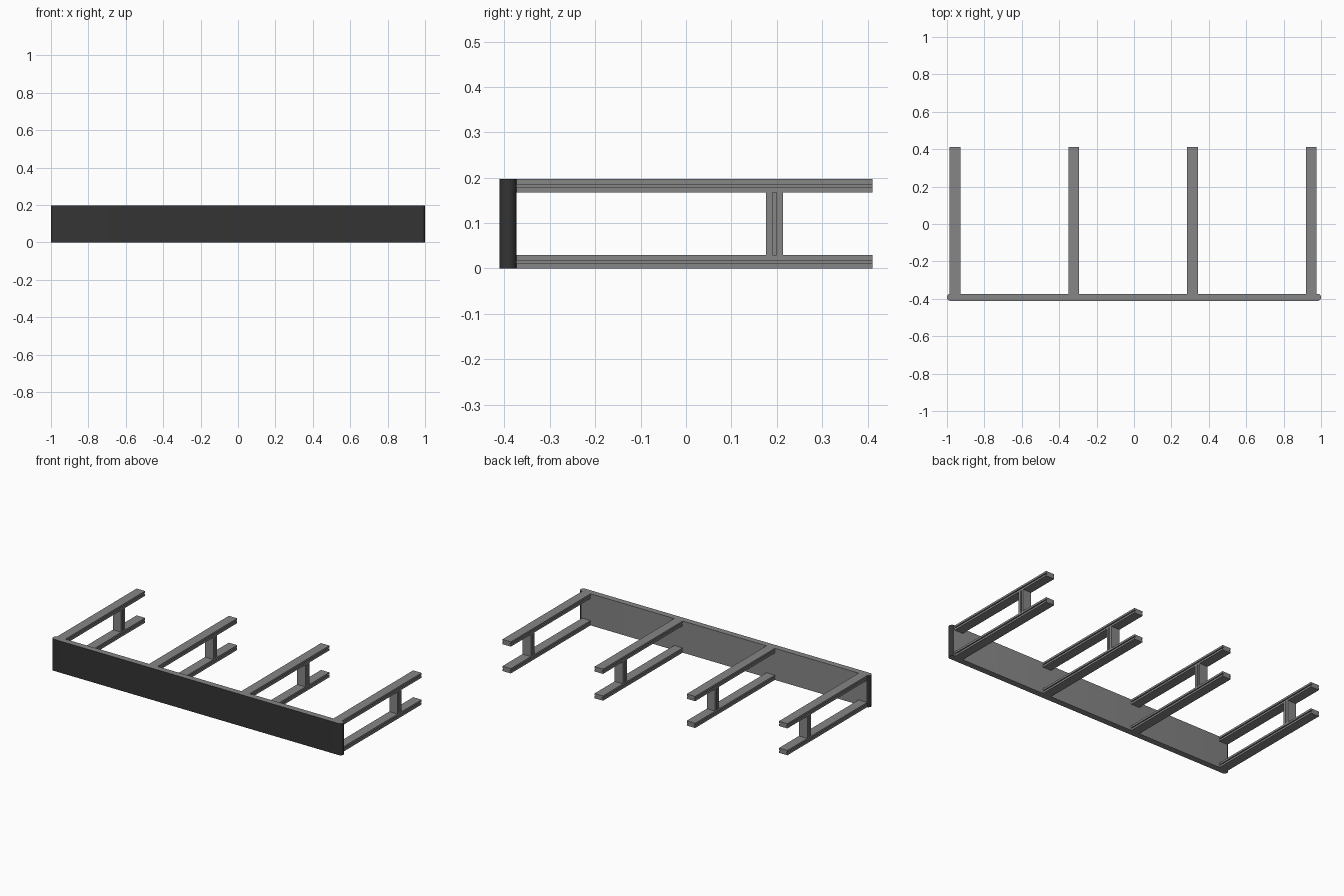
import bpy, bmesh, math

if "Cube" in bpy.data.objects:
    bpy.data.objects.remove(bpy.data.objects["Cube"])


def material(name, v):
    m = bpy.data.materials.new(name)
    m.diffuse_color = (v, v, v, 1)
    m.use_nodes = True
    m.node_tree.nodes["Principled BSDF"].inputs["Base Color"].default_value = m.diffuse_color
    return m


grey = material("aluminium grey", 0.24)
dark = material("dark front", 0.034)


def extrude_profile(name, pts, vec, mats):
    """Solid made by sweeping a closed 3D outline along vec."""
    bm = bmesh.new()
    face = bm.faces.new([bm.verts.new(p) for p in pts])
    res = bmesh.ops.extrude_face_region(bm, geom=[face], use_keep_orig=True)
    bmesh.ops.translate(bm, vec=vec, verts=[g for g in res["geom"] if isinstance(g, bmesh.types.BMVert)])
    bmesh.ops.recalc_face_normals(bm, faces=bm.faces)
    me = bpy.data.meshes.new(name)
    bm.to_mesh(me)
    bm.free()
    for m in mats:
        me.materials.append(m)
    ob = bpy.data.objects.new(name, me)
    bpy.context.collection.objects.link(ob)
    return ob


def grooved(w, h, slot=0.006, depth=0.007):
    """Rectangle section with a slot in each of the two side faces."""
    a, b, s = w / 2, h / 2, slot / 2
    return [(-a, -b), (a, -b), (a, -s), (a - depth, -s), (a - depth, s), (a, s),
            (a, b), (-a, b), (-a, s), (-a + depth, s), (-a + depth, -s), (-a, -s)]


# Front panel with rounded vertical edges
H, R = 0.197, 0.018
Y0, Y1 = -0.411, -0.373
outline = []
for cx, cy, start in ((1 - R, Y1 - R, 0), (-1 + R, Y1 - R, 90), (-1 + R, Y0 + R, 180), (1 - R, Y0 + R, 270)):
    for i in range(7):
        t = math.radians(start + 15 * i)
        outline.append((cx + R * math.cos(t), cy + R * math.sin(t), 0))
panel = extrude_profile("front_panel", outline, (0, 0, H), [grey, dark])
for p in panel.data.polygons:
    n = p.normal
    # Dark finish wraps the front and the rounded ends
    if abs(n.z) < 0.5:
        p.material_index = 0 if n.y > 0.999 else 1
    p.use_smooth = abs(n.z) < 0.5 and p.area < 0.01
panel.data.set_sharp_from_angle(angle=math.radians(30))

# Four bracket frames: two rails and a post each
W, T = 0.058, 0.030
for k in range(4):
    x = -0.957 + 0.635 * k
    for label, z in (("lower", T / 2), ("upper", H - T / 2)):
        pts = [(x + u, Y1, z + v) for u, v in grooved(W, T)]
        extrude_profile(f"{label}_rail_{k + 1}", pts, (0, 0.411 - Y1, 0), [grey])
    pts = [(x + u, 0.195 + v, T) for u, v in grooved(W, 0.038, 0.008)]
    extrude_profile(f"post_{k + 1}", pts, (0, 0, H - 2 * T), [grey])
